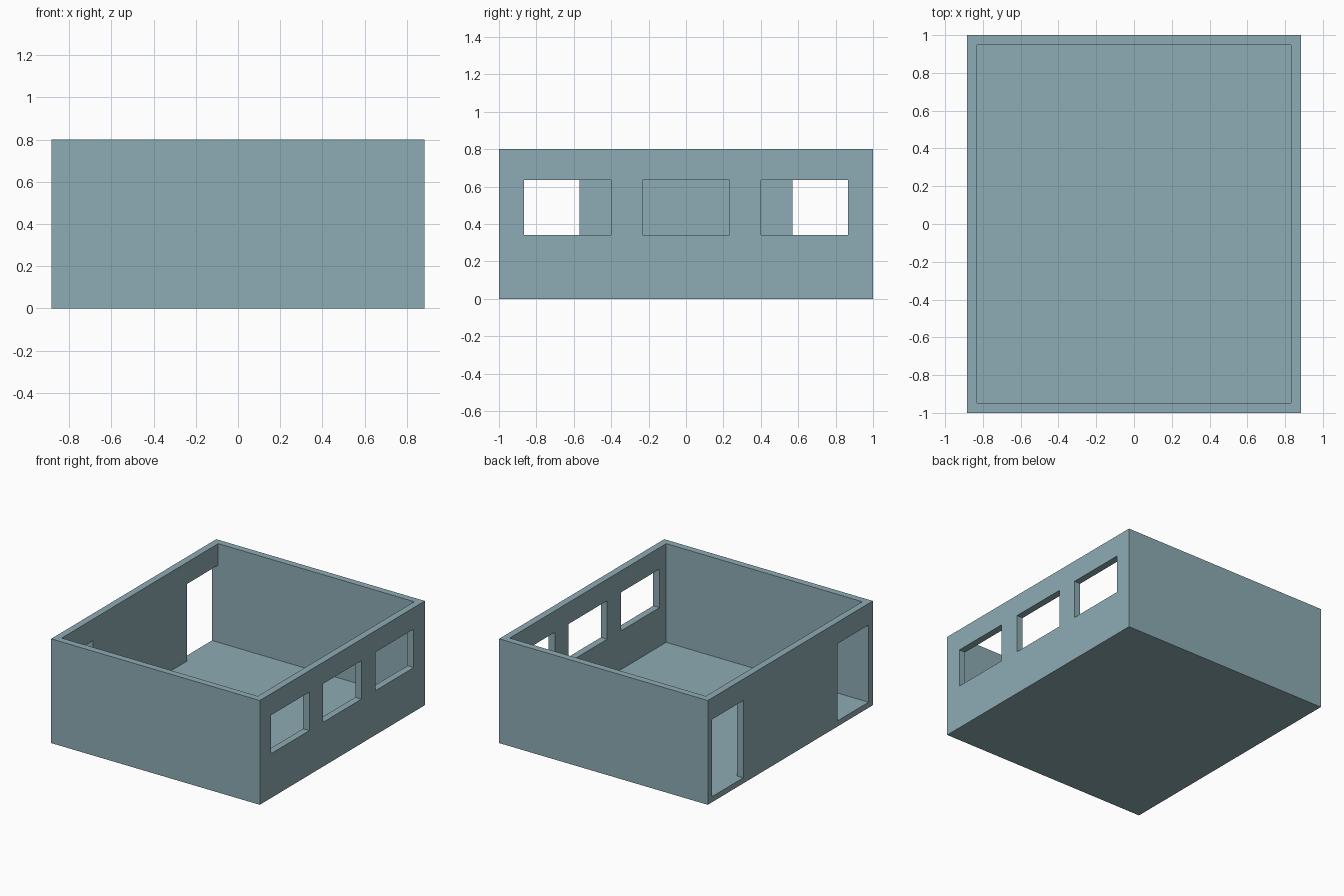
import bpy
import bmesh

cube = bpy.data.objects.get("Cube")
if cube:
    bpy.data.objects.remove(cube, do_unlink=True)

HX, HY, H = 0.885, 1.0, 0.8       # outer half sizes and height
IX, IY, FLOOR = 0.832, 0.948, 0.043  # inner half sizes and floor level
SILL, LINTEL = 0.34, 0.635

paint = bpy.data.materials.new("grey_blue")
colour = (0.27, 0.41, 0.455, 1)
paint.diffuse_color = colour
paint.use_nodes = True
paint.node_tree.nodes["Principled BSDF"].inputs["Base Color"].default_value = colour


def box(name, x, y, z):
    """Box spanning the given (low, high) ranges."""
    bm = bmesh.new()
    bmesh.ops.create_cube(bm, size=1)
    for v in bm.verts:
        v.co = [r[1] if c > 0 else r[0] for c, r in zip(v.co, (x, y, z))]
    mesh = bpy.data.meshes.new(name)
    bm.to_mesh(mesh)
    bm.free()
    mesh.materials.append(paint)
    obj = bpy.data.objects.new(name, mesh)
    bpy.context.collection.objects.link(obj)
    return obj


# Solid block that becomes the open-topped room
room = box("room_shell", (-HX, HX), (-HY, HY), (0, H))

# Interior hollow
cutters = [box("interior_cutter", (-IX, IX), (-IY, IY), (FLOOR, H + 0.2))]

# Three windows in the left wall
for y in (-0.633, 0, 0.633):
    cutters.append(box("window_cutter", (0.7, 1.0), (y - 0.233, y + 0.233), (SILL, LINTEL)))

# Two doorways in the right wall, flush with the end walls and the floor
for span in ((-IY, -0.57), (0.57, IY)):
    cutters.append(box("door_cutter", (-1.0, -0.7), span, (FLOOR, LINTEL)))

for cutter in cutters:
    cutter.hide_render = True
    mod = room.modifiers.new(cutter.name, "BOOLEAN")
    mod.operation = "DIFFERENCE"
    mod.solver = "EXACT"
    mod.object = cutter

# Bake the cuts and drop the cutters
bpy.context.view_layer.update()
graph = bpy.context.evaluated_depsgraph_get()
baked = bpy.data.meshes.new_from_object(room.evaluated_get(graph))
room.modifiers.clear()
room.data = baked
for cutter in cutters:
    bpy.data.objects.remove(cutter, do_unlink=True)
